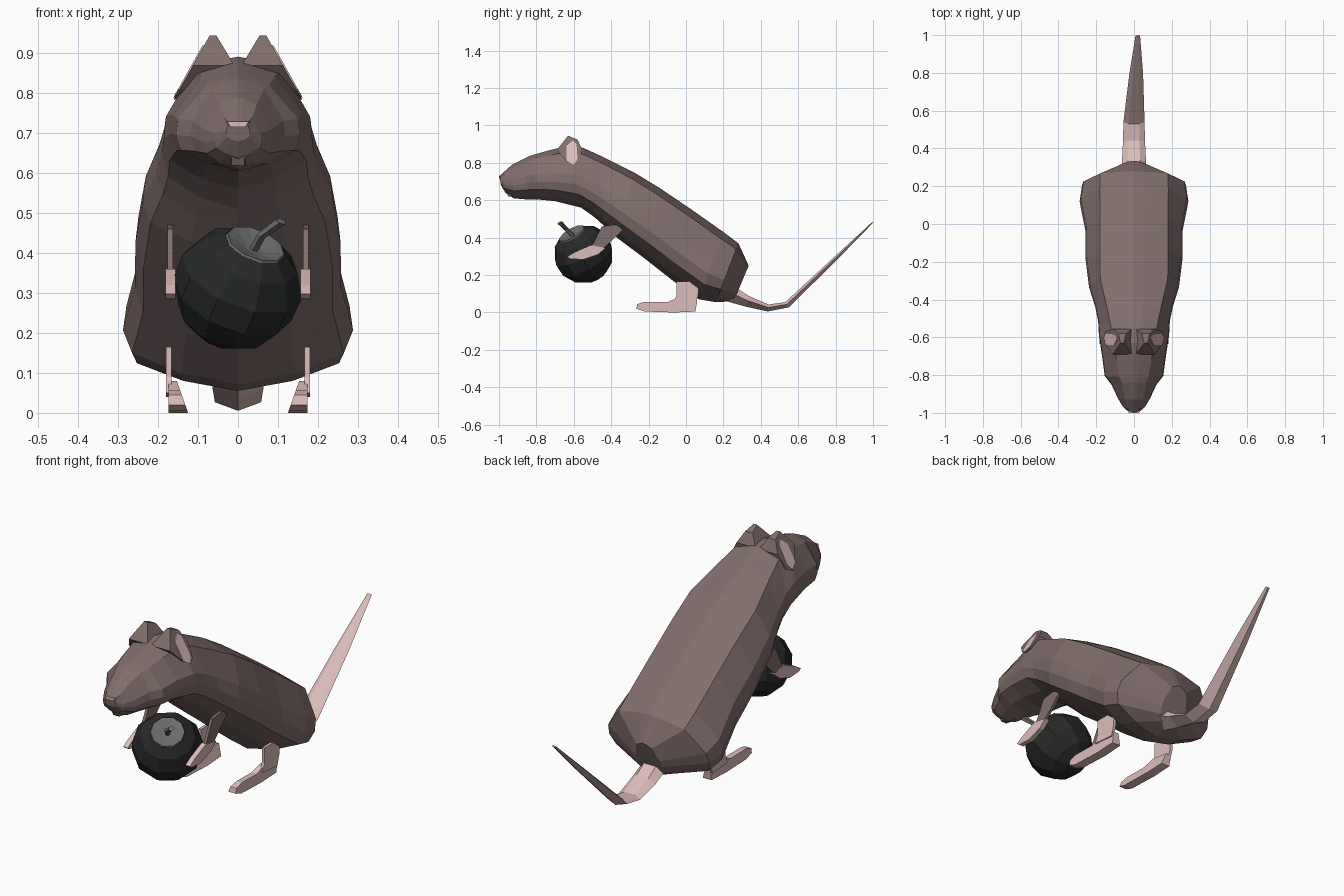
import bpy, bmesh, math
from mathutils import Vector


def material(name, rgb):
    m = bpy.data.materials.new(name)
    m.diffuse_color = (*rgb, 1)
    return m


FUR = material("fur", (0.22, 0.155, 0.15))
SKIN = material("skin", (0.72, 0.51, 0.50))
BLACK = material("dark_fruit", (0.02, 0.021, 0.021))
GREY = material("fruit_grey", (0.15, 0.155, 0.15))


def loft(name, rings, mat):
    """Skin a list of equal closed rings and cap both ends."""
    n = len(rings[0])
    verts = [v for r in rings for v in r]
    faces = [(i * n + j, i * n + (j + 1) % n, (i + 1) * n + (j + 1) % n, (i + 1) * n + j)
             for i in range(len(rings) - 1) for j in range(n)]
    faces += [tuple(range(n)), tuple(range(len(verts) - n, len(verts)))]
    me = bpy.data.meshes.new(name)
    me.from_pydata(verts, [], faces)
    bm = bmesh.new()
    bm.from_mesh(me)
    bmesh.ops.recalc_face_normals(bm, faces=bm.faces)
    bm.to_mesh(me)
    bm.free()
    ob = bpy.data.objects.new(name, me)
    bpy.context.collection.objects.link(ob)
    me.materials.append(mat)
    return ob


def slab(name, outline, x_in, x_out, mat, lean_in=0.0, lean_out=0.0, z0=0.0):
    """Side-view outline given thickness in x, each side may lean; mirrored."""
    rings = [[(x + lean * (z - z0), y, z) for y, z in outline]
             for x, lean in ((x_in, lean_in), (x_out, lean_out))]
    ob = loft(name, rings, mat)
    ob.modifiers.new("mirror", 'MIRROR')
    return ob


# body and head: (top y, z, bottom y, z, half width, flatness of the back)
sections = [
    (0.335, 0.25, 0.255, 0.06, 0.07, 0.6),
    (0.28, 0.37, 0.16, 0.055, 0.275, 0.65),
    (0.20, 0.43, 0.07, 0.07, 0.288, 0.63),
    (0.03, 0.55, -0.07, 0.17, 0.258, 0.70),
    (-0.14, 0.665, -0.21, 0.28, 0.257, 0.70),
    (-0.28, 0.75, -0.37, 0.40, 0.238, 0.75),
    (-0.44, 0.83, -0.44, 0.465, 0.205, 0.70),
    (-0.55, 0.88, -0.49, 0.51, 0.190, 0.64),
    (-0.63, 0.892, -0.56, 0.56, 0.186, 0.60),
    (-0.72, 0.87, -0.70, 0.595, 0.168, 0.55),
    (-0.81, 0.845, -0.80, 0.605, 0.155, 0.50),
    (-0.84, 0.835, -0.86, 0.605, 0.118, 0.55),
    (-0.93, 0.79, -0.92, 0.61, 0.085, 0.55),
    (-0.975, 0.75, -0.965, 0.64, 0.058, 0.6),
    (-0.997, 0.73, -0.99, 0.68, 0.03, 0.8),
]
rings = []
for ty, tz, by, bz, w, flat in sections:
    half = [(0.10, flat), (0.45, 0.97), (0.62, 1.0), (0.78, 0.92), (0.92, 0.5)]
    loop = [(0, 0)] + [(0.02, flat * 0.3)] + half + [(1, 0)]
    loop += [(t, -s) for t, s in reversed(loop[1:-1])]
    rings.append([(s * w, ty + t * (by - ty), tz + t * (bz - tz)) for t, s in loop])
loft("body", rings, FUR)

# nose tip
loft("nose", [[(-s, y, 0.73), (s, y, 0.73), (s * 0.7, y, 0.716), (-s * 0.7, y, 0.716)]
              for y, s in ((-0.97, 0.035), (-1.0, 0.027))], SKIN)
# mouth and chin strip
loft("muzzle", [[(-s, y1, 0.71), (s, y1, 0.71), (s, y2, 0.62), (-s, y2, 0.62)]
                for y1, y2, s in ((-0.93, -0.90, 0.025), (-0.992, -0.95, 0.016))], FUR)

# ears with pink inner faces
ear = [(-0.63, 0.945), (-0.58, 0.925), (-0.555, 0.87), (-0.57, 0.80), (-0.60, 0.785),
       (-0.64, 0.81), (-0.69, 0.87)]
slab("ear", ear, 0.054, 0.071, FUR, 0.6, -0.56, 0.945)
inner = [(-0.605, 0.92), (-0.585, 0.90), (-0.58, 0.82), (-0.60, 0.79), (-0.64, 0.81), (-0.64, 0.89)]
slab("inner_ear", inner, 0.060, 0.075, SKIN, -0.56, -0.56, 0.945)

# front limbs
slab("forearm", [(-0.38, 0.47), (-0.33, 0.45), (-0.37, 0.41), (-0.47, 0.315), (-0.52, 0.335),
                 (-0.49, 0.38), (-0.45, 0.46)], 0.163, 0.177, FUR)
slab("hand", [(-0.51, 0.36), (-0.43, 0.345), (-0.47, 0.31), (-0.55, 0.283), (-0.62, 0.287),
              (-0.635, 0.298), (-0.60, 0.32)], 0.157, 0.182, SKIN)

# hind limbs
slab("shin", [(-0.05, 0.165), (0.07, 0.165), (0.065, 0.09), (0.05, 0.04), (-0.07, 0.05), (-0.05, 0.09)],
     0.166, 0.180, SKIN)
slab("foot", [(0.06, 0.06), (0.05, 0.005), (-0.06, 0.0), (-0.22, 0.005), (-0.265, 0.02),
              (-0.26, 0.045), (-0.22, 0.057), (-0.10, 0.055), (-0.04, 0.08)],
     0.132, 0.174, SKIN, 0.35, 0.0, 0.02)

# tail: (centre x, y, z, half width, half thickness)
tail = [(0, 0.22, 0.11, 0.065, 0.045), (0, 0.33, 0.06, 0.064, 0.028), (0, 0.44, 0.025, 0.058, 0.018),
        (0, 0.54, 0.042, 0.056, 0.016), (0.012, 0.80, 0.29, 0.036, 0.010), (0.02, 0.998, 0.482, 0.012, 0.003)]
rings = []
for i, (x, y, z, w, h) in enumerate(tail):
    a, b = tail[max(i - 1, 0)], tail[min(i + 1, len(tail) - 1)]
    d = Vector((0, b[1] - a[1], b[2] - a[2])).normalized()
    up = Vector((0, -d.z, d.y))
    prof = [(1, 0.1), (0.5, 1), (-0.5, 1), (-1, 0.1), (0, -1.1)]
    rings.append([Vector((x + w * p, y, z)) + up * h * q for p, q in prof])
loft("tail", rings, SKIN)

# fruit: faceted lathe tilted towards its stem
axis = Vector((0.05, -0.07, 0.12)).normalized()
turn = axis.to_track_quat('Z', 'Y')
centre = Vector((-0.002, -0.547, 0.312))


def lathe(name, profile, sides, mat):
    return loft(name, [[centre + turn @ Vector((r * math.cos(2 * math.pi * k / sides),
                r * math.sin(2 * math.pi * k / sides), h)) for k in range(sides)]
                for r, h in profile], mat)


lathe("fruit", [(0.06, -0.145), (0.118, -0.105), (0.157, -0.035), (0.160, 0.035),
                (0.125, 0.10), (0.080, 0.132), (0.02, 0.105)], 10, BLACK)
lathe("fruit_top", [(0.084, 0.122), (0.076, 0.137), (0.022, 0.122)], 10, GREY)

# stem, bent outward
stem = [((0.04, -0.605, 0.41), 0.012), ((0.06, -0.640, 0.445), 0.012), ((0.108, -0.675, 0.48), 0.014)]
loft("stem", [[Vector(p) + turn @ Vector((r * math.cos(k * math.pi / 2.5),
      r * math.sin(k * math.pi / 2.5), 0)) for k in range(5)] for p, r in stem], GREY)
